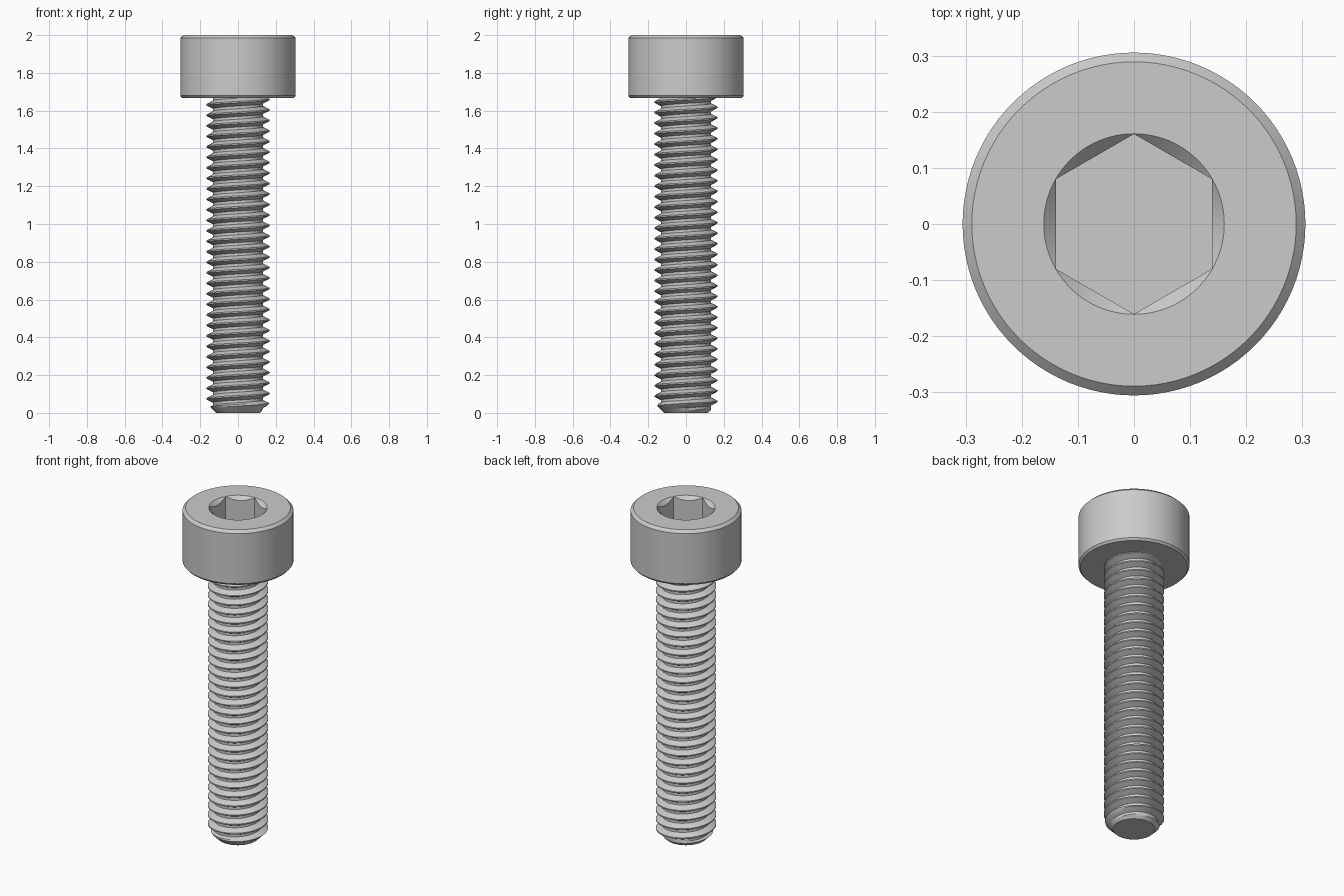
import bpy, bmesh, math

cube = bpy.data.objects.get("Cube")
if cube:
    bpy.data.objects.remove(cube, do_unlink=True)

SEGS = 96
HEIGHT, HEAD_BASE, HEAD_R = 2.0, 1.667, 0.3055
PITCH, MAJOR_R, ROOT_R = 0.0556, 0.1665, 0.133
TIP_R = 0.115
SOCKET_R, SOCKET_DEPTH = 0.1604, 0.144

steel = bpy.data.materials.new("Steel grey")
steel.use_nodes = True
colour = (0.6, 0.6, 0.6, 1)
steel.diffuse_color = colour
steel.node_tree.nodes["Principled BSDF"].inputs["Base Color"].default_value = colour


def finish(name, bm, angle):
    bmesh.ops.recalc_face_normals(bm, faces=bm.faces)
    mesh = bpy.data.meshes.new(name)
    bm.to_mesh(mesh)
    bm.free()
    obj = bpy.data.objects.new(name, mesh)
    bpy.context.collection.objects.link(obj)
    mesh.materials.append(steel)
    bpy.ops.object.select_all(action='DESELECT')
    obj.select_set(True)
    bpy.context.view_layer.objects.active = obj
    bpy.ops.object.shade_smooth_by_angle(angle=math.radians(angle))
    return obj


def loft(rows, point, climb=0):
    """Join rows of points round the axis; climb shifts rows per turn for a helix."""
    bm = bmesh.new()
    grid = []
    for j in range(rows):
        ring = []
        for i in range(SEGS):
            a = math.tau * i / SEGS
            r, z = point(j, a)
            ring.append(bm.verts.new((r * math.cos(a), r * math.sin(a), z)))
        grid.append(ring)
    for j in range(rows - 1):
        for i in range(SEGS):
            k, n = (j, i + 1) if i + 1 < SEGS else (j + climb, 0)
            if k + 1 < rows:
                bm.faces.new((grid[j][i], grid[k][n], grid[k + 1][n], grid[j + 1][i]))
    return bm, grid


# Head: chamfered cylinder with a countersunk hexagon socket
def hexagon(a):
    return SOCKET_R * math.cos(math.pi / 6) / math.cos((a + math.pi / 6) % (math.pi / 3) - math.pi / 6)


def head_point(j, a):
    h = hexagon(a)
    return [(0.295, HEAD_BASE), (HEAD_R, HEAD_BASE + 0.012),
            (HEAD_R, HEIGHT - 0.016), (0.289, HEIGHT),
            (SOCKET_R + 0.0005, HEIGHT), (h, HEIGHT - (SOCKET_R - h) - 0.0005),
            (h, HEIGHT - SOCKET_DEPTH)][j]


bm, grid = loft(7, head_point)
bm.faces.new(grid[0])
bm.faces.new(grid[-1])
finish("socket_head", bm, 30)

# Shank: right-handed thread, rows are (height in pitches from the crest, radius)
PROFILE = [(-0.0625, MAJOR_R), (0.0625, MAJOR_R), (0.22, (MAJOR_R + ROOT_R) / 2),
           (0.375, ROOT_R), (0.625, ROOT_R), (0.78, (MAJOR_R + ROOT_R) / 2)]
STEP = len(PROFILE)


def thread_point(j, a):
    turn, k = divmod(j, STEP)
    z = 0.047 + PITCH * (turn - 3 + PROFILE[k][0] + a / math.tau)
    return min(PROFILE[k][1], max(0.05, TIP_R + z)), z


bm, grid = loft(STEP * 34, thread_point, STEP)

# Flat end below the tapered tip
cut = bmesh.ops.bisect_plane(bm, geom=bm.verts[:] + bm.edges[:] + bm.faces[:],
                             plane_co=(0, 0, 0), plane_no=(0, 0, 1), clear_inner=True)
rim = [e for e in cut["geom_cut"] if isinstance(e, bmesh.types.BMEdge)]
bmesh.ops.holes_fill(bm, edges=rim)
finish("threaded_shank", bm, 25)
